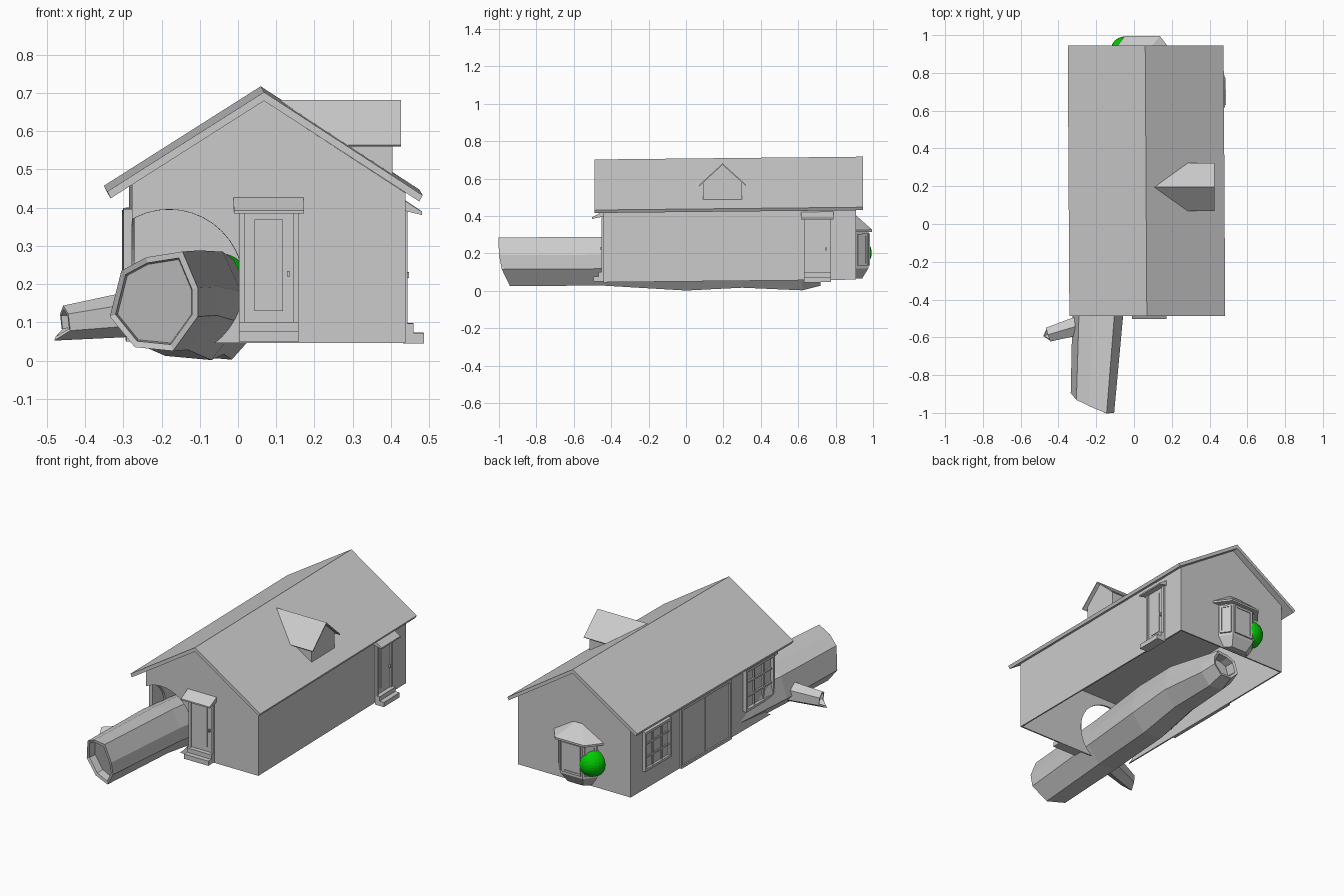
import bpy, bmesh, math
from mathutils import Vector as V

if "Cube" in bpy.data.objects:
    bpy.data.objects.remove(bpy.data.objects["Cube"])


def mat(name, c):
    m = bpy.data.materials.new(name)
    m.diffuse_color = (*c, 1)
    m.use_nodes = True
    m.node_tree.nodes["Principled BSDF"].inputs["Base Color"].default_value = m.diffuse_color
    return m


GREY = mat("plain_grey", (0.6, 0.6, 0.6))
GREEN = mat("ball_green", (0.0, 0.6, 0.0))


def lean(p):
    # the whole house sits slightly tilted and turned
    return V((p[0] - 0.006 * p[1], p[1], p[2] + 0.0105 * p[1]))


def make(name, verts, faces, house=True, m=GREY):
    me = bpy.data.meshes.new(name)
    me.from_pydata([lean(v) if house else V(v) for v in verts], [], faces)
    bm = bmesh.new()
    bm.from_mesh(me)
    bmesh.ops.recalc_face_normals(bm, faces=bm.faces)
    bm.to_mesh(me)
    bm.free()
    me.materials.append(m)
    ob = bpy.data.objects.new(name, me)
    bpy.context.collection.objects.link(ob)
    return ob


def boxes(name, blist, o=(0, 0, 0), a=(1, 0, 0), n=(0, 1, 0)):
    # boxes given as (along0, along1, out0, out1, z0, z1) in a wall frame
    o, a, n = V(o), V(a), V(n)
    vs, fs = [], []
    for a0, a1, n0, n1, z0, z1 in blist:
        k = len(vs)
        for z in (z0, z1):
            for s, t in ((a0, n0), (a1, n0), (a1, n1), (a0, n1)):
                vs.append(o + a * s + n * t + V((0, 0, z)))
        fs += [[k + i for i in f] for f in ((0, 3, 2, 1), (4, 5, 6, 7), (0, 1, 5, 4),
                                            (1, 2, 6, 5), (2, 3, 7, 6), (3, 0, 4, 7))]
    return make(name, vs, fs)


def loft(name, rings, house=False):
    n = len(rings[0])
    vs = [p for r in rings for p in r]
    fs = [(i * n + j, i * n + (j + 1) % n, (i + 1) * n + (j + 1) % n, (i + 1) * n + j)
          for i in range(len(rings) - 1) for j in range(n)]
    fs += [tuple(range(n)), tuple(range(len(vs) - n, len(vs)))]
    return make(name, vs, fs, house)


def solid(ob, t, offset=-1):
    md = ob.modifiers.new("thickness", 'SOLIDIFY')
    md.thickness, md.offset, md.use_even_offset = t, offset, True
    return ob


def window(name, o, a, n, a0, a1, z0, z1, cols, rows, b=0.014, d=0.018):
    # pane, outer frame and glazing bars
    bl = [(a0, a1, 0, 0.004, z0, z1),
          (a0, a0 + b, 0, d, z0, z1), (a1 - b, a1, 0, d, z0, z1),
          (a0, a1, 0, d, z0, z0 + b), (a0, a1, 0, d, z1 - b, z1)]
    for i in range(1, cols):
        c = a0 + (a1 - a0) * i / cols
        bl.append((c - b / 3, c + b / 3, 0, d * 0.6, z0, z1))
    for i in range(1, rows):
        c = z0 + (z1 - z0) * i / rows
        bl.append((a0, a1, 0, d * 0.6, c - b / 3, c + b / 3))
    return boxes(name, bl, o, a, n)


# ---- walls: open shell, with a round hole broken in the front left corner
XL, XR, YF, YB, ZB = -0.28, 0.435, -0.44, 0.91, 0.05
prof = [(XL, ZB), (XR, ZB), (XR, 0.443), (0.065, 0.684), (XL, 0.464)]
wv = [(x, y, z) for y in (YF, YB) for x, z in prof]
walls = make("walls", wv, [(0, 1, 2, 3, 4), (9, 8, 7, 6, 5), (0, 4, 9, 5), (1, 6, 7, 2)])
solid(walls, 0.008)
bpy.ops.mesh.primitive_uv_sphere_add(segments=32, ring_count=20, radius=0.195,
                                     location=(-0.18, -0.44, 0.2))
cutter = bpy.context.object
cutter.name = "hole_cutter"
cutter.hide_render = True
md = walls.modifiers.new("hole", 'BOOLEAN')
md.operation, md.solver, md.object = 'DIFFERENCE', 'EXACT', cutter
dg = bpy.context.evaluated_depsgraph_get()
cut = bpy.data.meshes.new_from_object(walls.evaluated_get(dg))
walls.modifiers.clear()
walls.data = cut
bpy.data.objects.remove(cutter)

make("ceiling", [(XL, YF, 0.435), (XR, YF, 0.435), (XR, YB, 0.435), (XL, YB, 0.435)],
     [(0, 1, 2, 3)])

# ---- roof
rp = [(-0.345, 0.447), (0.065, 0.707), (0.48, 0.437),
      (0.471, 0.421), (0.065, 0.684), (-0.336, 0.429)]
loft("roof", [[(x, y, z) for x, z in rp] for y in (-0.488, 0.945)], True)

# ---- dormer
make("dormer_walls",
     [(0.405, 0.09, 0.485), (0.405, 0.30, 0.485), (0.405, 0.30, 0.582), (0.405, 0.195, 0.675),
      (0.405, 0.09, 0.582), (0.257, 0.09, 0.582), (0.257, 0.30, 0.582)],
     [(0, 1, 2, 3, 4), (0, 4, 5), (1, 6, 2)])
dr = make("dormer_roof",
          [(0.11, 0.195, 0.679), (0.427, 0.195, 0.679), (0.427, 0.068, 0.563),
           (0.28, 0.068, 0.563), (0.427, 0.322, 0.563), (0.28, 0.322, 0.563)],
          [(0, 1, 2, 3), (0, 5, 4, 1)])
solid(dr, 0.006)


# ---- doors with hood and steps
def entrance(name, o, a, n, a0, a1, hood):
    boxes(name + "_door", [(a0, a1, 0, 0.004, 0.05, 0.4),
                           (a0, a0 + 0.014, 0, 0.012, 0.05, 0.4),
                           (a1 - 0.014, a1, 0, 0.012, 0.05, 0.4),
                           (a0 + 0.04, a1 - 0.04, 0, 0.008, 0.13, 0.37),
                           (a1 - 0.03, a1 - 0.022, 0, 0.016, 0.22, 0.235)], o, a, n)
    boxes(name + "_steps", [(a0, a1, 0, 0.028, 0.077, 0.102),
                            (a0, a1, 0, 0.055, 0.05, 0.077)], o, a, n)
    o, a, n = V(o), V(a), V(n)
    sec = [(0, 0.398), (hood, 0.386), (hood, 0.394), (0, 0.427)]
    loft(name + "_hood", [[o + a * s + n * d + V((0, 0, z)) for d, z in sec]
                          for s in (a0 - 0.014, a1 + 0.014)], True)


entrance("front", (0, YF, 0.004), (1, 0, 0), (0, -1, 0), 0.0, 0.155, 0.062)
entrance("side", (XR, 0, -0.012), (0, 1, 0), (1, 0, 0), 0.63, 0.775, 0.05)

# ---- left wall: two windows and a wide double door
left = ((XL, 0, 0), (0, 1, 0), (-1, 0, 0))
window("left_window_back", *left, 0.56, 0.80, 0.16, 0.385, 3, 3)
window("left_window_front", *left, -0.38, -0.12, 0.16, 0.40, 3, 3, d=0.022)
window("double_door", *left, 0.0, 0.46, 0.05, 0.395, 2, 1, d=0.012)

# ---- bay window on the back wall
plan = [(-0.07, 0.908), (-0.02, 0.975), (0.12, 0.975), (0.17, 0.908)]


def bay_ring(s, z, dy=1.0):
    return [(0.05 + (x - 0.05) * s, 0.908 + (y - 0.908) * dy, z) for x, y in plan]


loft("bay_body", [bay_ring(0.7, 0.055, 0.5), bay_ring(1, 0.11), bay_ring(1, 0.31)], True)
loft("bay_roof", [bay_ring(1.33, 0.305, 1.3), bay_ring(1.33, 0.316, 1.3),
                  bay_ring(0.3, 0.392, 0.04)], True)
for i in range(3):
    p, q = V((*plan[i], 0)), V((*plan[i + 1], 0))
    d = (q - p).normalized()
    L = (q - p).length
    window("bay_window_%d" % i, p, d, V((-d.y, d.x, 0)), 0.01, L - 0.01,
           0.125, 0.295, 1, 1, b=0.012, d=0.008)

# ---- ball stuck in the bay
bpy.ops.mesh.primitive_uv_sphere_add(segments=24, ring_count=16, radius=0.078,
                                     location=(-0.047, 0.915, 0.203))
ball = bpy.context.object
ball.name = "green_ball"
ball.data.materials.append(GREEN)

# ---- hollow log lying through the house
sec = [(-0.115, -0.04), (-0.085, 0.08), (-0.02, 0.115), (0.075, 0.13),
       (0.115, 0.035), (0.115, -0.04), (0.05, -0.13), (-0.05, -0.12)]


def log_ring(y, cx, cz, sx, sz, slant=0.0):
    return [V((cx + a * sx, y - slant * (0.39 * a + 0.2 * b), cz + b * sz)) for a, b in sec]


loft("log", [log_ring(-0.90, -0.218, 0.155, 0.84, 0.84, 1),
             log_ring(-0.945, -0.22, 0.155, 0.87, 0.87, 1),
             log_ring(-0.948, -0.22, 0.155, 1, 1, 1),
             log_ring(-0.45, -0.19, 0.158, 1.18, 1.0),
             log_ring(0.0, -0.13, 0.143, 1.2, 1.09),
             log_ring(0.3, -0.09, 0.14, 1.06, 0.95),
             log_ring(0.62, -0.06, 0.096, 0.88, 0.72),
             log_ring(0.72, -0.05, 0.1, 0.72, 0.56),
             log_ring(0.715, -0.05, 0.1, 0.58, 0.45),
             log_ring(0.66, -0.05, 0.1, 0.55, 0.43)])

# ---- hollow branch stub
A, B = V((-0.25, -0.525, 0.125)), V((-0.452, -0.585, 0.1))
d = (B - A).normalized()
u = d.cross(V((0, 0, 1))).normalized()
w = u.cross(d)


def branch_ring(c, r, lip=0.0):
    out = []
    for k in range(6):
        t = math.radians(60 * k + 30)
        p = c + u * (r * math.cos(t)) + w * (r * math.sin(t))
        out.append(p + d * (lip if k == 4 else 0))
    return out


loft("branch", [branch_ring(A, 0.062), branch_ring(B, 0.044, 0.035),
                branch_ring(B, 0.034, 0.03), branch_ring(B - d * 0.05, 0.032)])
